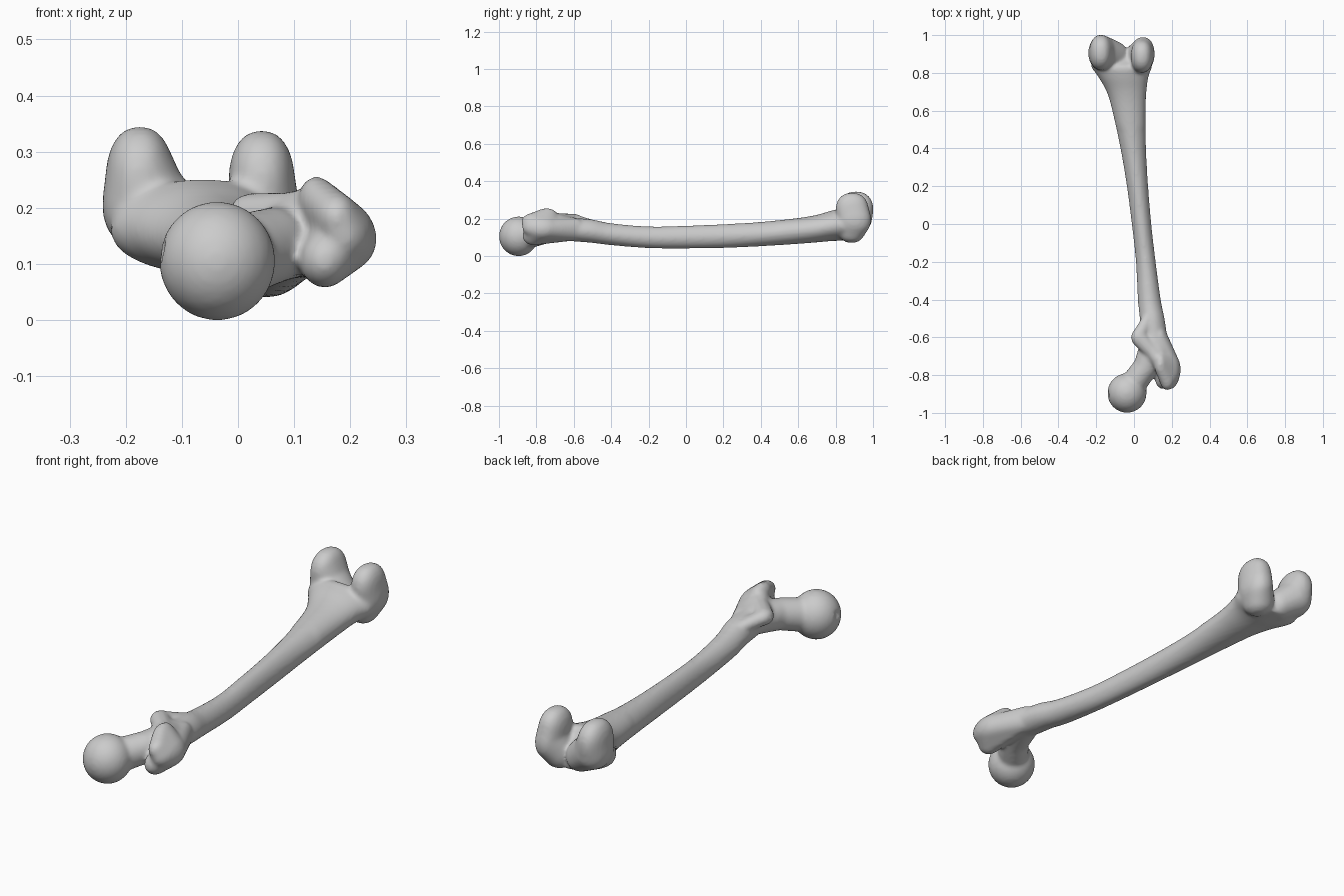
import bpy, bmesh, math
from mathutils import Vector

if "Cube" in bpy.data.objects:
    bpy.data.objects.remove(bpy.data.objects["Cube"])

bm = bmesh.new()


def spow(v, e):
    return math.copysign(abs(v) ** e, v)


def ellipsoid_points(b, e=1.0, nu=28, nv=16):
    x, y, z, rx, ry, rz = b
    pts = []
    for j in range(nv + 1):
        t = math.pi * j / nv
        for i in range(nu if 0 < j < nv else 1):
            a = 2 * math.pi * i / nu
            pts.append(Vector((x + rx * spow(math.sin(t), e) * spow(math.cos(a), e),
                               y + ry * spow(math.sin(t), e) * spow(math.sin(a), e),
                               z + rz * spow(math.cos(t), e))))
    return pts


def hull(target, blobs, e=1.0):
    """Convex skin around a few ellipsoids (x, y, z, rx, ry, rz)."""
    tmp = bmesh.new()
    for b in blobs:
        for p in ellipsoid_points(b, e):
            tmp.verts.new(p)
    res = bmesh.ops.convex_hull(tmp, input=tmp.verts)
    dead = [v for v in tmp.verts if not v.link_faces]
    bmesh.ops.delete(tmp, geom=dead, context='VERTS')
    bmesh.ops.recalc_face_normals(tmp, faces=tmp.faces)
    me = bpy.data.meshes.new("tmp")
    tmp.to_mesh(me)
    tmp.free()
    target.from_mesh(me)
    bpy.data.meshes.remove(me)


def stroke(blobs, e=1.0):
    for a, b in zip(blobs, blobs[1:]):
        hull(bm, [a, b], e)


def catmull(p0, p1, p2, p3, t):
    return [0.5 * (2 * b + (c - a) * t + (2 * a - 5 * b + 4 * c - d) * t * t
                   + (3 * b - a - 3 * c + d) * t ** 3) for a, b, c, d in zip(p0, p1, p2, p3)]


# Shaft: stations of y, x min, x max, z min, z max
S = [(-.68, .045, .2, .085, .225), (-.6, .035, .178, .078, .205), (-.5, .03, .162, .07, .195),
     (-.4, .02, .142, .058, .175), (-.2, .01, .115, .042, .158), (0, -.012, .092, .04, .162),
     (.2, -.038, .075, .043, .17), (.4, -.072, .064, .052, .182), (.6, -.115, .062, .065, .203),
     (.7, -.145, .066, .073, .22), (.78, -.19, .077, .08, .243), (.83, -.225, .095, .082, .25),
     (.865, -.22, .09, .085, .215), (.925, -.16, .07, .09, .165)]
rings = []
N = 40
for k in range(len(S) - 1):
    q = [S[max(0, min(len(S) - 1, k + d))] for d in (-1, 0, 1, 2)]
    for s in range(5 if k < len(S) - 2 else 6):
        y, x0, x1, z0, z1 = catmull(*q, s / 5)
        ring = []
        for i in range(N):
            a = 2 * math.pi * i / N
            sn = math.sin(a)
            # slightly pinched towards the rear ridge
            pinch = 1 - 0.12 * max(0, sn) * (1 if y < .5 else 0.2)
            ring.append(bm.verts.new(((x0 + x1) / 2 + (x1 - x0) / 2 * math.cos(a) * pinch, y,
                                      (z0 + z1) / 2 + (z1 - z0) / 2 * sn)))
        rings.append(ring)
for r, s in zip(rings, rings[1:]):
    for i in range(N):
        j = (i + 1) % N
        bm.faces.new((r[i], s[i], s[j], r[j]))
bm.faces.new(rings[0])
bm.faces.new(rings[-1][::-1])
bmesh.ops.recalc_face_normals(bm, faces=bm.faces)

# Ball head and neck
hull(bm, [(-.037, -.895, .105, .104, .105, .106)])
stroke([(-.02, -.87, .108, .07, .07, .075), (.06, -.76, .132, .064, .07, .068),
        (.105, -.63, .145, .07, .07, .066)])

# Greater trochanter
hull(bm, [(.188, -.77, .145, .06, .09, .06), (.155, -.815, .107, .045, .06, .05),
          (.135, -.6, .143, .04, .06, .06)])
hull(bm, [(.19, -.775, .15, .055, .1, .06), (.14, -.745, .213, .033, .06, .043),
          (.175, -.825, .185, .038, .055, .042)])

# Crest running to the lesser trochanter
stroke([(.14, -.74, .2, .03, .05, .04), (.09, -.67, .188, .03, .05, .04),
        (.024, -.6, .19, .04, .048, .036)])
stroke([(.024, -.6, .19, .036, .045, .033), (.08, -.5, .16, .03, .05, .03)])

# Medial and lateral condyles, swept from rear lobe round to the front
stroke([(-.175, .908, .25, .061, .094, .095), (-.165, .905, .205, .077, .09, .082),
        (-.095, .888, .155, .062, .075, .068)], 0.9)
stroke([(.042, .888, .247, .059, .088, .091), (.047, .9, .195, .062, .09, .085),
        (.02, .885, .145, .066, .074, .075)], 0.9)


def make(name, b):
    me = bpy.data.meshes.new(name)
    b.to_mesh(me)
    b.free()
    ob = bpy.data.objects.new(name, me)
    bpy.context.collection.objects.link(ob)
    return ob


bone = make("thigh_bone", bm)

# Pits: dimple on the head, hollow inside the greater trochanter
cb = bmesh.new()
hull(cb, [(-.147, -.905, .125, .02, .022, .024)])
hull(cb, [(.112, -.85, .178, .024, .055, .05)])
pits = make("pit_cutter", cb)
pits.hide_render = True
pits.hide_viewport = True


def remesh(name):
    m = bone.modifiers.new(name, 'REMESH')
    m.mode = 'VOXEL'
    m.voxel_size = 0.0075
    m.use_smooth_shade = True


remesh("fuse")
cut = bone.modifiers.new("pits", 'BOOLEAN')
cut.operation = 'DIFFERENCE'
cut.solver = 'EXACT'
cut.object = pits
remesh("refuse")
sm = bone.modifiers.new("soften", 'SMOOTH')
sm.factor = 0.5
sm.iterations = 8
